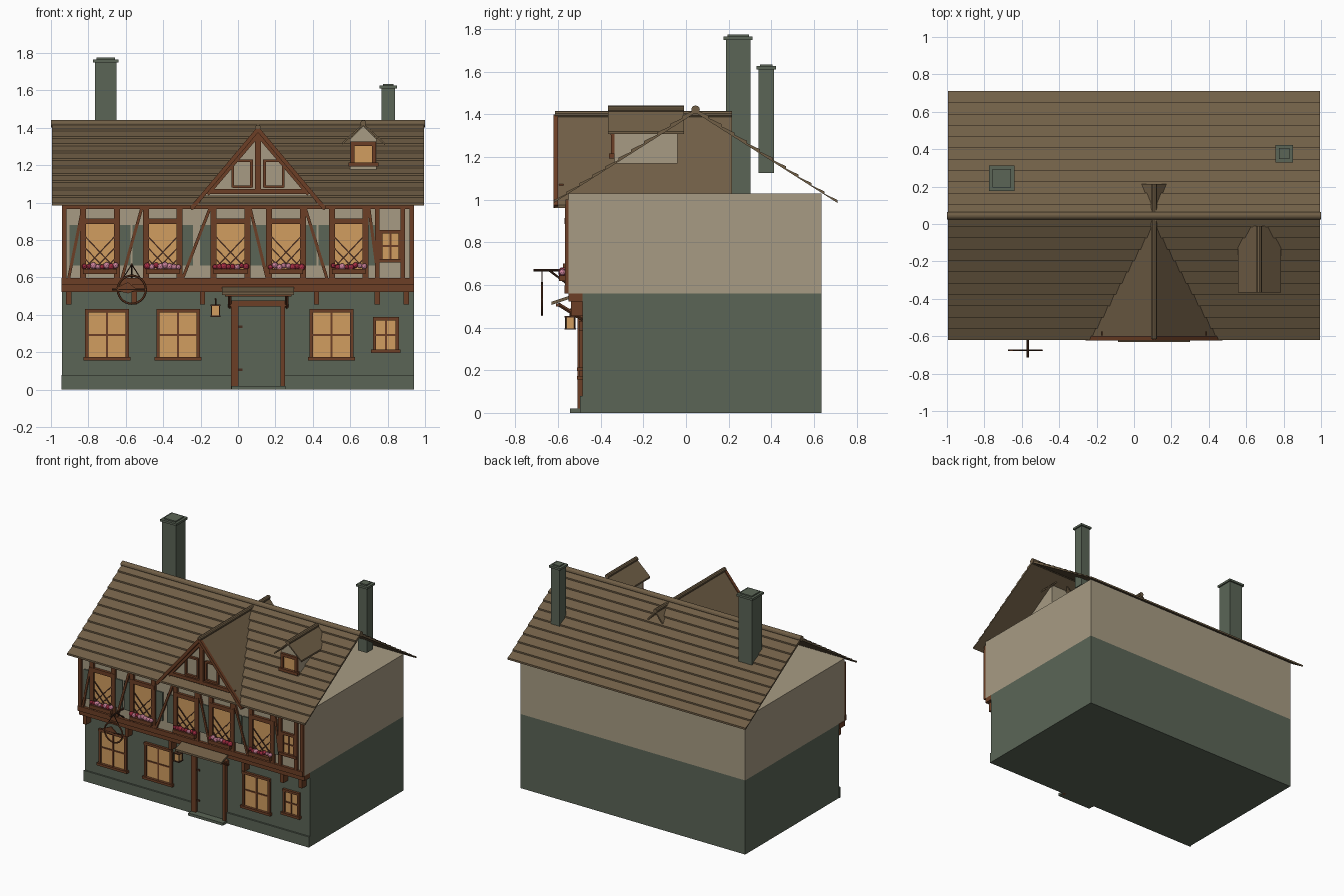
import bpy, bmesh, math, random
from mathutils import Vector

random.seed(4)
if "Cube" in bpy.data.objects:
    bpy.data.objects.remove(bpy.data.objects["Cube"])


def material(name, r, g, b):
    rgba = [(c / 255) ** 2.2 for c in (r, g, b)] + [1]
    m = bpy.data.materials.new(name)
    m.use_nodes = True
    m.diffuse_color = rgba
    m.node_tree.nodes["Principled BSDF"].inputs["Base Color"].default_value = rgba
    return m


GREEN = material("grey green", 91, 101, 87)
CREAM = material("cream plaster", 166, 154, 130)
ROOF = material("brown shingle", 112, 95, 72)
WOOD = material("red brown timber", 108, 65, 42)
GLASS = material("warm window", 208, 156, 96)
IRON = material("dark iron", 72, 48, 36)
PINK = material("pink petals", 205, 130, 155)
RED = material("red petals", 165, 50, 70)


def finish(name, bm, mat):
    bmesh.ops.recalc_face_normals(bm, faces=bm.faces)
    mesh = bpy.data.meshes.new(name)
    bm.to_mesh(mesh)
    bm.free()
    mesh.materials.append(mat)
    ob = bpy.data.objects.new(name, mesh)
    bpy.context.scene.collection.objects.link(ob)
    return ob


def prism(name, pts, axis, a, b, mat):
    """Extrude a 2D outline, (x,z) along y or (y,z) along x."""
    bm = bmesh.new()
    rings = []
    for d in (a, b):
        rings.append([bm.verts.new((u, d, v) if axis == "y" else (d, u, v)) for u, v in pts])
    bm.faces.new(rings[0])
    bm.faces.new(rings[1])
    n = len(pts)
    for i in range(n):
        j = (i + 1) % n
        bm.faces.new((rings[0][i], rings[0][j], rings[1][j], rings[1][i]))
    return finish(name, bm, mat)


def box(name, x0, x1, y0, y1, z0, z1, mat):
    return prism(name, [(x0, z0), (x1, z0), (x1, z1), (x0, z1)], "y", y0, y1, mat)


def plank(name, p, q, w, y0, y1, mat=WOOD):
    """Flat bar between two (x,z) points."""
    p, q = Vector(p), Vector(q)
    d = (q - p).normalized() * w / 2
    s = Vector((-d.y, d.x))
    return prism(name, [p + s, q + s, q - s, p - s], "y", y0, y1, mat)


def rod(name, p, q, r, mat=IRON, sides=8):
    p, q = Vector(p), Vector(q)
    bm = bmesh.new()
    bmesh.ops.create_cone(bm, cap_ends=True, segments=sides, radius1=r, radius2=r, depth=(q - p).length)
    ob = finish(name, bm, mat)
    ob.location = (p + q) / 2
    ob.rotation_euler = (q - p).to_track_quat("Z", "Y").to_euler()
    return ob


def window(name, x0, x1, z0, z1, y, w=0.016, rows=2, cols=2):
    """Glass with frame, sill and glazing bars; y is the wall face."""
    box(name + "_glass", x0, x1, y - 0.006, y + 0.01, z0, z1, GLASS)
    for x in (x0, x1):
        box(name + "_stile", x - w / 2, x + w / 2, y - 0.016, y, z0, z1, WOOD)
    box(name + "_head", x0 - w / 2, x1 + w / 2, y - 0.018, y, z1 - w / 2, z1 + w / 2, WOOD)
    box(name + "_sill", x0 - w, x1 + w, y - 0.026, y, z0 - w / 2, z0 + w / 2, WOOD)
    for i in range(1, cols):
        x = x0 + (x1 - x0) * i / cols
        box(name + "_bar", x - 0.005, x + 0.005, y - 0.011, y, z0, z1, WOOD)
    for i in range(1, rows):
        z = z0 + (z1 - z0) * i / rows
        box(name + "_bar", x0, x1, y - 0.011, y, z - 0.005, z + 0.005, WOOD)


# Walls
LOW, UP = -0.485, -0.55
box("lower_storey", -0.94, 0.94, LOW, 0.635, 0, 0.56, GREEN)
box("upper_storey", -0.94, 0.94, UP, 0.635, 0.56, 1.03, CREAM)
for x0, x1 in ((-0.945, -0.035), (0.25, 0.94)):
    box("plinth", x0, x1, LOW - 0.012, LOW, 0, 0.08, GREEN)

# Main roof with overlapping shingle courses, open at the ends
RY, RZ, SPAN, EAVE, ROWS = 0.045, 1.42, 0.665, 0.985, 11
left, right = [], []
for i in range(ROWS):
    for t, lift in ((i / ROWS, 0.014), ((i + 1) / ROWS, 0.003)):
        z = EAVE + (RZ - EAVE) * t + lift
        left.append((RY - SPAN * (1 - t), z))
        right.append((RY + SPAN * (1 - t), z))
outline = left + right[-2::-1] + [(RY + SPAN, EAVE), (RY, RZ - 0.012), (RY - SPAN, EAVE)]
prism("main_roof", outline, "x", -0.995, 0.995, ROOF)
rod("main_ridge", (-1, RY, RZ + 0.002), (1, RY, RZ + 0.002), 0.02, ROOF, 12)


def gable_roof(name, x, half, zp, ze, y0, y1, t):
    for s in (-1, 1):
        prism(name + "_slope", [(x, zp), (x + s * half, ze), (x + s * half, ze - t), (x, zp - t)], "y", y0, y1, ROOF)
    rod(name + "_ridge", (x, y0, zp), (x, y1, zp), 0.016, ROOF, 10)


# Large front gable
GX, GY = 0.107, -0.575
gable_roof("front_gable", GX, 0.357, 1.40, 0.975, -0.615, 0.215, 0.015)
prism("gable_wall", [(GX - 0.29, 1.035), (GX + 0.29, 1.035), (GX, 1.385)], "y", GY, GY + 0.03, CREAM)
plank("gable_tie_beam", (GX - 0.28, 1.06), (GX + 0.28, 1.06), 0.025, GY - 0.02, GY)
plank("gable_post", (GX, 1.05), (GX, 1.38), 0.03, GY - 0.02, GY)
for s in (-1, 1):
    plank("bargeboard", (GX + s * 0.357, 0.967), (GX, 1.392), 0.022, -0.622, -0.6)
    plank("gable_rafter", (GX + s * 0.27, 1.045), (GX, 1.362), 0.02, GY - 0.02, GY)
    a, b = GX + s * 0.035, GX + s * 0.135
    for x in (a, b):
        plank("gable_panel_stile", (x, 1.08), (x, 1.23), 0.014, GY - 0.016, GY)
    for z in (1.085, 1.225):
        plank("gable_panel_rail", (a, z), (b, z), 0.014, GY - 0.018, GY)

# Small dormer
DX, DY = 0.67, -0.335
gable_roof("dormer", DX, 0.115, 1.425, 1.32, -0.365, -0.01, 0.012)
prism("dormer_body", [(DX - 0.07, 1.17), (DX + 0.07, 1.17), (DX + 0.07, 1.34), (DX, 1.41), (DX - 0.07, 1.34)],
      "y", DY, -0.04, CREAM)
window("dormer_window", DX - 0.058, DX + 0.058, 1.205, 1.315, DY, 0.022, 1, 1)

# Chimneys with stepped caps
for x0, x1, y0, y1, z0, z1 in ((-0.765, -0.65, 0.187, 0.303, 1.0, 1.75), (0.767, 0.84, 0.34, 0.413, 1.125, 1.61)):
    box("chimney", x0, x1, y0, y1, z0, z1, GREEN)
    box("chimney_cap", x0 - 0.01, x1 + 0.01, y0 - 0.01, y1 + 0.01, z1, z1 + 0.016, GREEN)
    box("chimney_top", x0 + 0.008, x1 - 0.008, y0 + 0.008, y1 - 0.008, z1 + 0.016, z1 + 0.025, GREEN)

# Jetty beams and brackets
box("jetty_beam", -0.945, 0.94, -0.55, LOW, 0.523, 0.56, WOOD)
box("upper_sill_beam", -0.945, 0.94, UP - 0.02, UP, 0.56, 0.597, WOOD)
box("eaves_beam", -0.94, 0.94, UP - 0.016, UP, 0.965, 1.0, WOOD)
for x in (-0.905, -0.555, -0.19, 0.42, 0.745, 0.9):
    box("jetty_bracket", x - 0.014, x + 0.014, -0.54, LOW, 0.455, 0.525, WOOD)

# Ground floor windows
for x in (-0.7, -0.32, 0.5):
    window("ground_window", x - 0.108, x + 0.108, 0.165, 0.422, LOW, 0.018)
window("small_ground_window", 0.73, 0.852, 0.205, 0.38, LOW, 0.018)

# Door with canopy and step
box("door", 0, 0.228, LOW - 0.006, LOW, 0.02, 0.45, GREEN)
box("door_post", -0.037, 0.004, LOW - 0.025, LOW, 0, 0.47, WOOD)
box("door_post", 0.226, 0.25, LOW - 0.025, LOW, 0, 0.47, WOOD)
box("door_lintel", -0.05, 0.265, LOW - 0.03, LOW, 0.445, 0.478, WOOD)
box("door_step", -0.035, 0.255, -0.545, LOW, 0, 0.02, GREEN)
for z in (0.1, 0.33):
    box("door_hinge", 0.0, 0.025, LOW - 0.012, LOW, z, z + 0.014, IRON)
prism("canopy", [(-0.49, 0.568), (-0.63, 0.522), (-0.63, 0.507), (-0.49, 0.553)], "x", -0.085, 0.3, ROOF)
box("canopy_front_beam", -0.07, 0.285, -0.61, -0.592, 0.498, 0.514, WOOD)
for x in (-0.045, 0.26):
    rod("canopy_brace", (x, LOW, 0.44), (x, -0.6, 0.51), 0.009, WOOD, 4)

# Upper windows with shutters, lattice and flowers
for n, x in enumerate((-0.738, -0.402, -0.04, 0.257, 0.592)):
    box("upper_glass", x - 0.085, x + 0.085, UP - 0.006, UP, 0.625, 0.89, GLASS)
    for s in (-1, 1):
        plank("window_post", (x + s * 0.09, 0.597), (x + s * 0.09, 0.97), 0.032, UP - 0.018, UP)
        a, b = sorted((x + s * 0.1, x + s * 0.162))
        box("shutter", a, b, UP - 0.008, UP, 0.665, 0.88, GREEN)
        for z in (0.7, 0.76, 0.82):
            t = min(1, (z - 0.63) / 0.17)
            plank("lattice_bar", (x - s * 0.08, z), (x - s * 0.08 + s * 0.16 * t, z - 0.17 * t),
                  0.007, UP - 0.012, UP - 0.004, IRON)
    plank("window_head", (x - 0.1, 0.9), (x + 0.1, 0.9), 0.03, UP - 0.02, UP)
    box("flower_box", x - 0.09, x + 0.09, UP - 0.045, UP, 0.618, 0.645, WOOD)
    for i in range(8):
        bm = bmesh.new()
        bmesh.ops.create_icosphere(bm, subdivisions=2, radius=random.uniform(0.013, 0.019))
        red = random.random() < (0.75 if n in (2, 3) else 0.35)
        flower = finish("flower", bm, RED if red else PINK)
        flower.location = (x - 0.083 + i * 0.0237, UP - 0.03, 0.66 + random.uniform(-0.006, 0.006))
window("small_upper_window", 0.762, 0.868, 0.69, 0.845, UP, 0.02)

# Upper posts and slanting braces
for x in (-0.928, 0.745, 0.88, 0.928):
    plank("wall_post", (x, 0.597), (x, 0.97), 0.024, UP - 0.018, UP)
for top, foot in ((-0.83, -0.905), (-0.515, -0.62), (-0.15, -0.295), (0.065, 0.155), (0.36, 0.475), (0.7, 0.75)):
    plank("wall_brace", (top, 0.97), (foot, 0.597), 0.016, UP - 0.016, UP)

# Lantern on a bracket
LX, LY = -0.12, -0.543
box("lantern_glass", LX - 0.021, LX + 0.021, LY - 0.021, LY + 0.021, 0.395, 0.448, GLASS)
for z in (0.39, 0.448):
    box("lantern_plate", LX - 0.026, LX + 0.026, LY - 0.026, LY + 0.026, z, z + 0.007, IRON)
for sx in (-1, 1):
    for sy in (-1, 1):
        rod("lantern_bar", (LX + sx * 0.021, LY + sy * 0.021, 0.39), (LX + sx * 0.021, LY + sy * 0.021, 0.45), 0.003)
rod("lantern_hook", (LX, LY, 0.45), (LX, LY, 0.485), 0.004)
rod("lantern_arm", (LX, LY, 0.485), (LX, LOW, 0.485), 0.005)

# Hanging ring sign
SX, SY, SZ, SR = -0.568, -0.675, 0.535, 0.075
rod("sign_arm", (SX, -0.715, 0.67), (SX, UP, 0.67), 0.006)
rod("sign_brace", (SX, -0.64, 0.667), (SX, UP, 0.6), 0.005)
bpy.ops.mesh.primitive_torus_add(location=(SX, SY, SZ), rotation=(math.pi / 2, 0, 0), major_radius=SR,
                                 minor_radius=0.006, major_segments=28, minor_segments=6)
ring = bpy.context.object
ring.name = "sign_ring"
ring.data.materials.append(WOOD)
rod("sign_bar", (SX - 0.105, SY, SZ), (SX + 0.08, SY, SZ), 0.005)
prism("sign_arrow", [(SX - 0.105, SZ), (SX - 0.02, SZ + 0.04), (SX + 0.03, SZ), (SX - 0.02, SZ - 0.02)],
      "y", SY - 0.004, SY + 0.004, WOOD)
for s in (-1, 1):
    rod("sign_chain", (SX, SY, 0.67), (SX + s * 0.05, SY, SZ + 0.056), 0.003)
